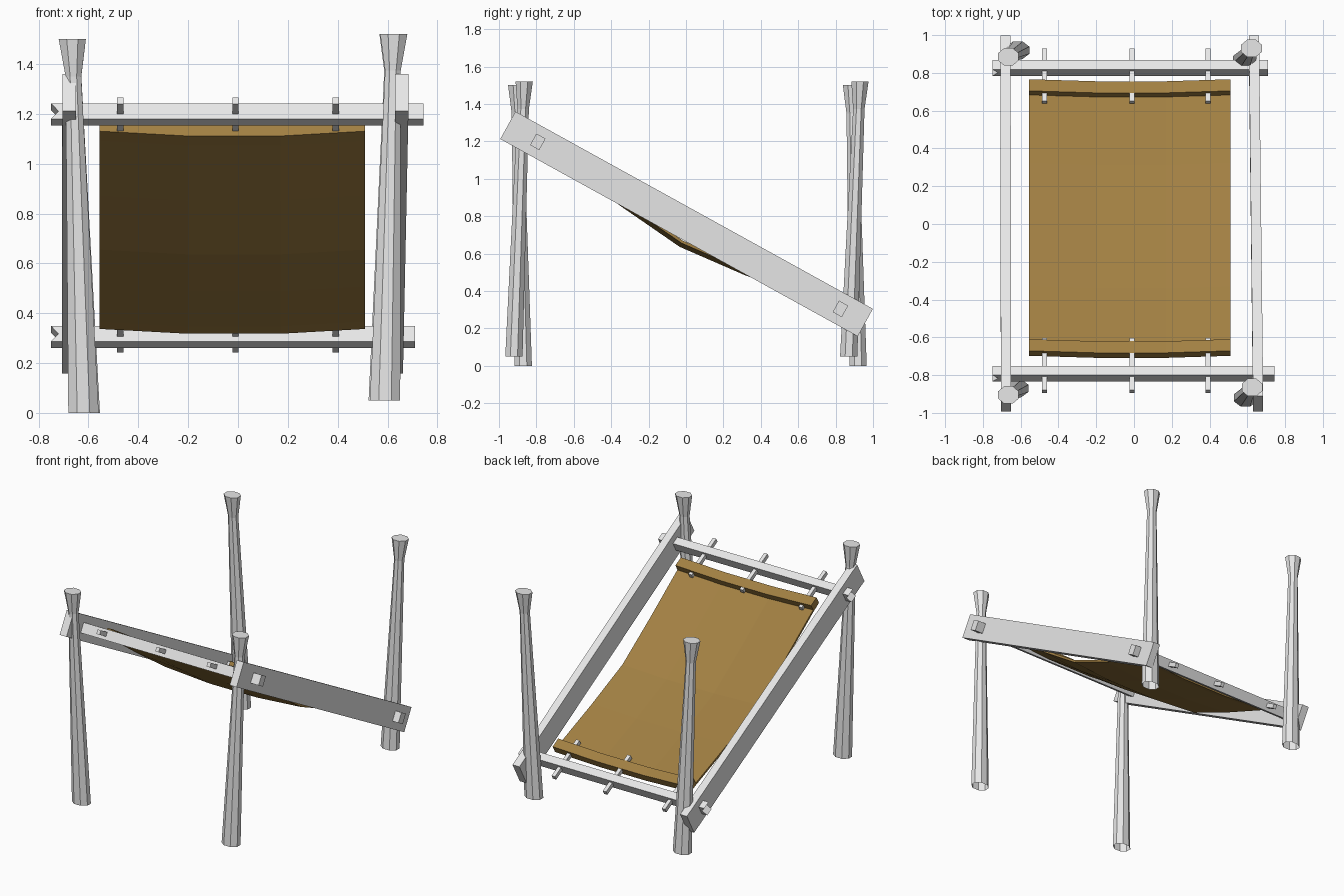
import bpy, bmesh, math
from mathutils import Vector

if "Cube" in bpy.data.objects:
    bpy.data.objects.remove(bpy.data.objects["Cube"])

def material(name, rgb):
    m = bpy.data.materials.new(name)
    m.diffuse_color = (*rgb, 1)
    m.use_nodes = True
    m.node_tree.nodes["Principled BSDF"].inputs["Base Color"].default_value = m.diffuse_color
    return m

WOOD = material("pale_grey", (0.8, 0.8, 0.8))
HIDE = material("tan_brown", (0.36, 0.215, 0.055))

# The frame slopes down from front to back: u runs along the slope, n is its normal
A = math.radians(28.9)
def slope(x, u, n):
    return Vector((x, u * math.cos(A) + n * math.sin(A),
                   0.76 - u * math.sin(A) + n * math.cos(A)))

def loft(name, rings, mat, cap_start=True, cap_end=True):
    """Skin a list of equal-length point rings and cap the ends."""
    bm = bmesh.new()
    vs = [[bm.verts.new(p) for p in r] for r in rings]
    k = len(vs[0])
    for a, b in zip(vs, vs[1:]):
        for i in range(k):
            j = (i + 1) % k
            bm.faces.new((a[i], a[j], b[j], b[i]))
    if cap_start:
        bm.faces.new(vs[0][::-1])
    if cap_end:
        bm.faces.new(vs[-1])
    bmesh.ops.recalc_face_normals(bm, faces=bm.faces)
    me = bpy.data.meshes.new(name)
    bm.to_mesh(me)
    bm.free()
    me.materials.append(mat)
    ob = bpy.data.objects.new(name, me)
    bpy.context.collection.objects.link(ob)
    return ob

# Leaning octagonal posts, tapering to a neck and flaring at the top, open below
def post(name, base, top):
    base, top = Vector(base), Vector(top)
    rings = []
    for t, rx, ry in ((0, 0.066, 0.05), (0.9, 0.034, 0.033), (1, 0.059, 0.05)):
        c = base.lerp(top, t)
        rings.append([c + Vector((rx * math.cos(a), ry * math.sin(a), 0))
                      for a in (math.pi / 4 * (i + 0.5) for i in range(8))])
    loft(name, rings, WOOD, cap_start=False)

post("front_left_post", (-0.62, -0.87, 0.0), (-0.665, -0.905, 1.50))
post("front_right_post", (0.59, -0.92, 0.05), (0.625, -0.865, 1.52))
post("back_left_post", (-0.615, 0.92, 0.0), (-0.665, 0.885, 1.50))
post("back_right_post", (0.585, 0.87, 0.05), (0.622, 0.93, 1.52))

# Sloping side rails
def rail(name, x_front, x_back):
    rings = [[slope(x + dx, u, n) for dx, n in
              ((-0.027, -0.084), (0.027, -0.084), (0.027, 0.084), (-0.027, 0.084))]
             for x, u in ((x_front, -1.088), (x_back, 1.095))]
    loft(name, rings, WOOD)

rail("left_rail", -0.678, -0.68)
rail("right_rail", 0.657, 0.635)

# Cross bars with a notched left end
def cross_bar(name, u, x_right):
    sec = [(-0.028, -0.035), (0.028, -0.035), (0.028, 0),
           (0.028, 0.035), (-0.028, 0.035), (-0.028, 0)]
    left = [slope(-0.72 if n == 0 else -0.75, u + du, n) for du, n in sec]
    right = [slope(x_right, u + du, n) for du, n in sec]
    # cap the notched end as two quads meeting in a V
    ob = loft(name, [left, right], WOOD, cap_start=False)
    bm = bmesh.new()
    bm.from_mesh(ob.data)
    bm.verts.ensure_lookup_table()
    for ids in ((0, 1, 2, 5), (5, 2, 3, 4)):
        bm.faces.new([bm.verts[i] for i in ids])
    bmesh.ops.recalc_face_normals(bm, faces=bm.faces)
    bm.to_mesh(ob.data)
    bm.free()

cross_bar("front_cross_bar", -0.905, 0.745)
cross_bar("back_cross_bar", 0.943, 0.71)

# Pegs running through each bar into the hem of the hide
for side, u0, u1 in (("front", -1.015, -0.70), ("back", 0.735, 1.05)):
    for i, x in enumerate((-0.473, -0.01, 0.392)):
        loft(f"{side}_peg_{i + 1}",
             [[slope(x + dx, u, n) for dx, n in
               ((-0.013, -0.012), (0.013, -0.012), (0.013, 0.018), (-0.013, 0.018))]
              for u in (u0, u1)], WOOD)

# Sagging hide with a thick folded hem at both ends
under = [(-0.79, -0.035), (-0.72, -0.04), (-0.35, -0.087), (0.03, -0.125),
         (0.4, -0.09), (0.782, -0.04), (0.852, -0.035)]
T = 0.015
over = [(0.852, 0.02), (0.782, 0.02)] + [(u, n + T) for u, n in under[5:0:-1]] \
       + [(-0.72, 0.02), (-0.79, 0.02)]
loft("hide_sheet", [[slope(x, u, n + lift) for u, n in under + over]
                    for x, lift in ((-0.555, 0.022), (-0.2, 0), (0.17, 0), (0.51, 0.022))],
     HIDE)
